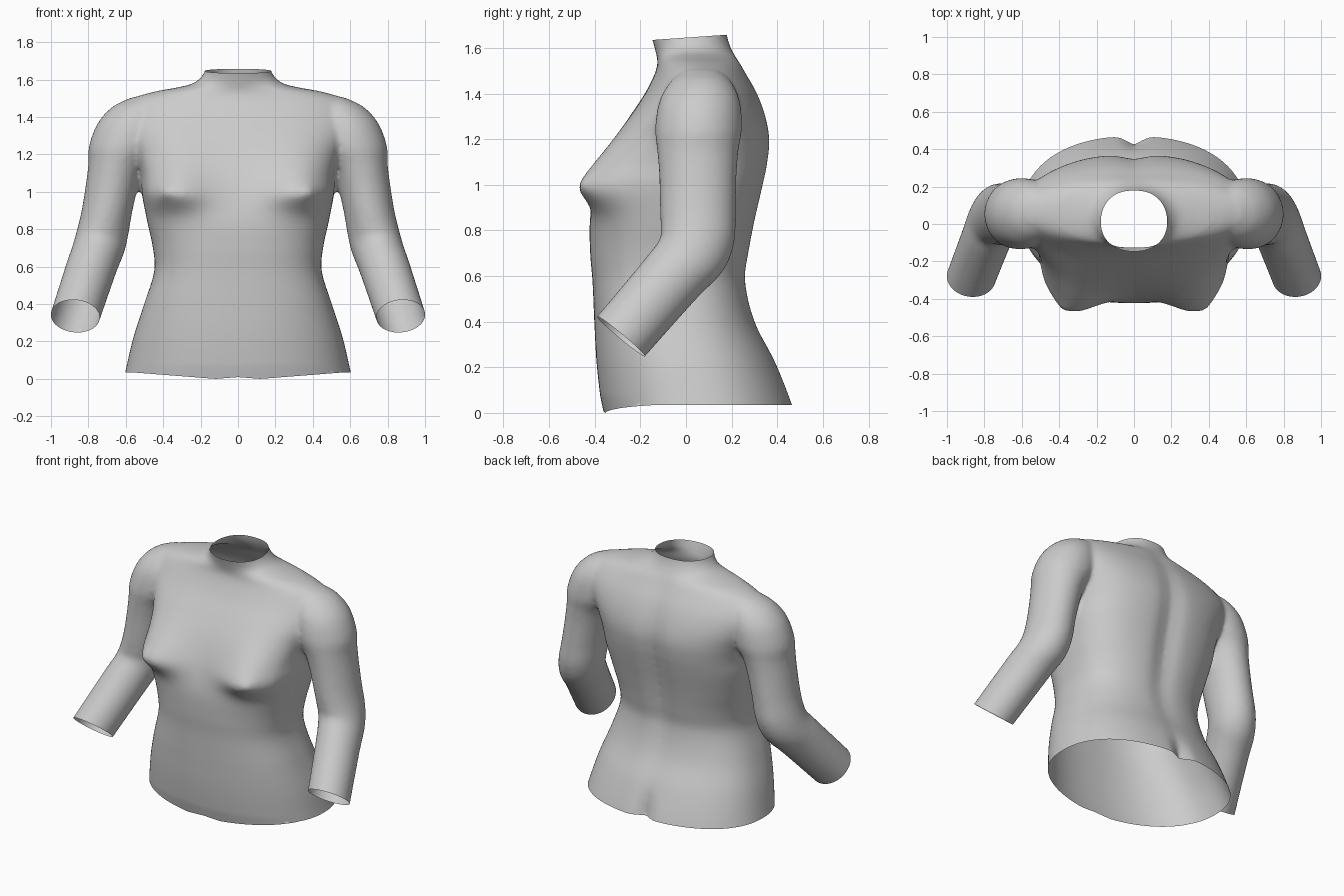
import bpy, bmesh, math
from mathutils import Vector, Matrix

if "Cube" in bpy.data.objects:
    bpy.data.objects.remove(bpy.data.objects["Cube"])

SEG = 112


def smooth_table(rows, t):
    """Hermite interpolation of table rows keyed on their first column."""
    i = 0
    while i < len(rows) - 2 and t > rows[i + 1][0]:
        i += 1
    a, b = rows[i], rows[i + 1]
    p, q = rows[max(i - 1, 0)], rows[min(i + 2, len(rows) - 1)]
    h = b[0] - a[0]
    s = (t - a[0]) / h
    out = []
    for k in range(1, len(a)):
        ma = (b[k] - p[k]) / (b[0] - p[0]) * h
        mb = (q[k] - a[k]) / (q[0] - a[0]) * h
        out.append((2*s**3 - 3*s**2 + 1) * a[k] + (s**3 - 2*s**2 + s) * ma
                   + (3*s**2 - 2*s**3) * b[k] + (s**3 - s**2) * mb)
    return out


def spow(v, e):
    return math.copysign(abs(v) ** e, v)


def bump(x, width):
    return math.exp(-(x / width) ** 2)


def loft(bm, rings):
    """Closed skin through rings of equal length."""
    vs = [[bm.verts.new(p) for p in r] for r in rings]
    n = len(vs[0])
    faces = [bm.faces.new((a[i], a[(i + 1) % n], b[(i + 1) % n], b[i]))
             for a, b in zip(vs, vs[1:]) for i in range(n)]
    faces += [bm.faces.new(vs[0][::-1]), bm.faces.new(vs[-1])]
    bmesh.ops.recalc_face_normals(bm, faces=faces)


# Trunk: height, half width, front y, back y, squareness
TRUNK = [
    (-0.08, .63, -.355, .50, 2.2),
    (0.04, .602, -.372, .468, 2.25),
    (0.22, .56, -.392, .395, 2.3),
    (0.40, .502, -.402, .305, 2.4),
    (0.58, .447, -.41, .265, 2.5),
    (0.70, .455, -.42, .28, 2.5),
    (0.85, .487, -.42, .308, 2.6),
    (1.00, .515, -.387, .342, 2.6),
    (1.10, .52, -.352, .362, 2.6),
    (1.20, .55, -.305, .37, 2.5),
    (1.30, .60, -.245, .352, 2.4),
    (1.40, .63, -.18, .315, 2.2),
    (1.49, .585, -.135, .265, 2.0),
    (1.535, .45, -.125, .24, 2.0),
    (1.57, .265, -.13, .218, 2.0),
    (1.61, .20, -.14, .197, 2.1),
    (1.66, .172, -.155, .182, 2.2),
    (1.72, .165, -.165, .175, 2.2),
]


def trunk_ring(z):
    w, f, b, n = smooth_table(TRUNK, z)
    mid, half = (f + b) / 2, (b - f) / 2
    pts = []
    for i in range(SEG):
        a = 2 * math.pi * i / SEG
        x = w * spow(math.cos(a), 2 / n)
        side = spow(math.sin(a), 2 / n)
        y = mid + half * side
        if side < 0:
            # bust, with a small pointed tip
            dz = z - 1.0
            fall = math.exp(-abs(dz / (.20 if dz > 0 else .10)) ** (1.5 if dz > 0 else 2))
            y -= .135 * bump(abs(x) - .37, .19) * fall * min(1, -side * 2)
            y -= .016 * bump(abs(x) - .385, .035) * bump(dz, .035)
        else:
            # spine furrow and the cleft at the base
            y -= .03 * bump(x, .075) * bump(z - .95, .5)
            y -= .048 * bump(x, .05) * bump(min(0, .0) + max(0, z - .02), .13)
        pts.append(Vector((x, y, z)))
    return pts


# Arm: step, centre x y z, half width, half depth, tilt in degrees
ARM = [
    (0, .50, .065, 1.505, .07, .07, 0),
    (1, .53, .065, 1.455, .14, .13, 0),
    (2, .57, .06, 1.37, .178, .175, 0),
    (3, .605, .055, 1.25, .19, .19, 0),
    (4, .645, .052, 1.15, .155, .178, 0),
    (5, .67, .052, 1.05, .142, .17, 0),
    (6, .70, .052, .90, .136, .166, 2),
    (7, .725, .05, .78, .14, .165, 12),
    (8, .748, .022, .69, .142, .155, 28),
    (9, .785, -.065, .59, .138, .143, 39),
    (10, .87, -.285, .335, .134, .137, 40),
    (11, .90, -.362, .245, .132, .135, 40),
]


def arm_ring(t, sx):
    cx, cy, cz, rx, ry, tilt = smooth_table(ARM, t)
    rot = Matrix.Rotation(-math.radians(tilt), 3, 'X')
    pts = []
    for i in range(48):
        a = 2 * math.pi * i / 48
        p = rot @ Vector((rx * math.cos(a), ry * math.sin(a), 0))
        pts.append(Vector((sx * (cx + p.x), cy + p.y, cz + p.z)))
    return pts


# Trunk and both arms as overlapping solids
bm = bmesh.new()
loft(bm, [trunk_ring(-.08 + 1.8 * i / 110) for i in range(111)])
for sx in (1, -1):
    loft(bm, [arm_ring(11 * i / 66, sx) for i in range(67)])
mesh = bpy.data.meshes.new("torso")
bm.to_mesh(mesh)
bm.free()
body = bpy.data.objects.new("torso", mesh)
bpy.context.collection.objects.link(body)

# Fuse into one skin and soften the joins
fuse = body.modifiers.new("fuse", 'REMESH')
fuse.mode = 'VOXEL'
fuse.voxel_size = .014
soft = body.modifiers.new("soften", 'SMOOTH')
soft.factor = .5
soft.iterations = 7
bpy.context.view_layer.update()
deps = bpy.context.evaluated_depsgraph_get()
skin = bpy.data.meshes.new_from_object(body.evaluated_get(deps))
body.modifiers.clear()
body.data = skin

# Open the neck, waist and wrists
bm = bmesh.new()
bm.from_mesh(skin)


def cut(point, normal, region):
    faces = [f for f in bm.faces if region(f.calc_center_median())]
    geom = set(faces)
    for f in faces:
        geom.update(f.edges)
        geom.update(f.verts)
    bmesh.ops.bisect_plane(bm, geom=list(geom), plane_co=point,
                           plane_no=normal, clear_outer=True)


cut((0, 0, 1.645), (0, -.07, 1), lambda c: c.z > 1.58)
cut((0, 0, .035), (0, 0, -1), lambda c: c.z < .15 and abs(c.x) < .65)
for sx in (1, -1):
    cut((sx * .867, -.285, .335), (sx * .08, -.64, -.77),
        lambda c: c.x * sx > .66 and c.z < .6)

# Dip of the lower front edge
for v in bm.verts:
    if v.co.z < .07 and v.co.y < -.15:
        k = max(0, 1 - abs(abs(v.co.x) - .12) / .45) * (.07 - v.co.z) / .035
        v.co.z -= .035 * min(1, k)
        v.co.y += .012 * min(1, k)
for f in bm.faces:
    f.smooth = True
bm.to_mesh(skin)
bm.free()
skin.name = "torso"
